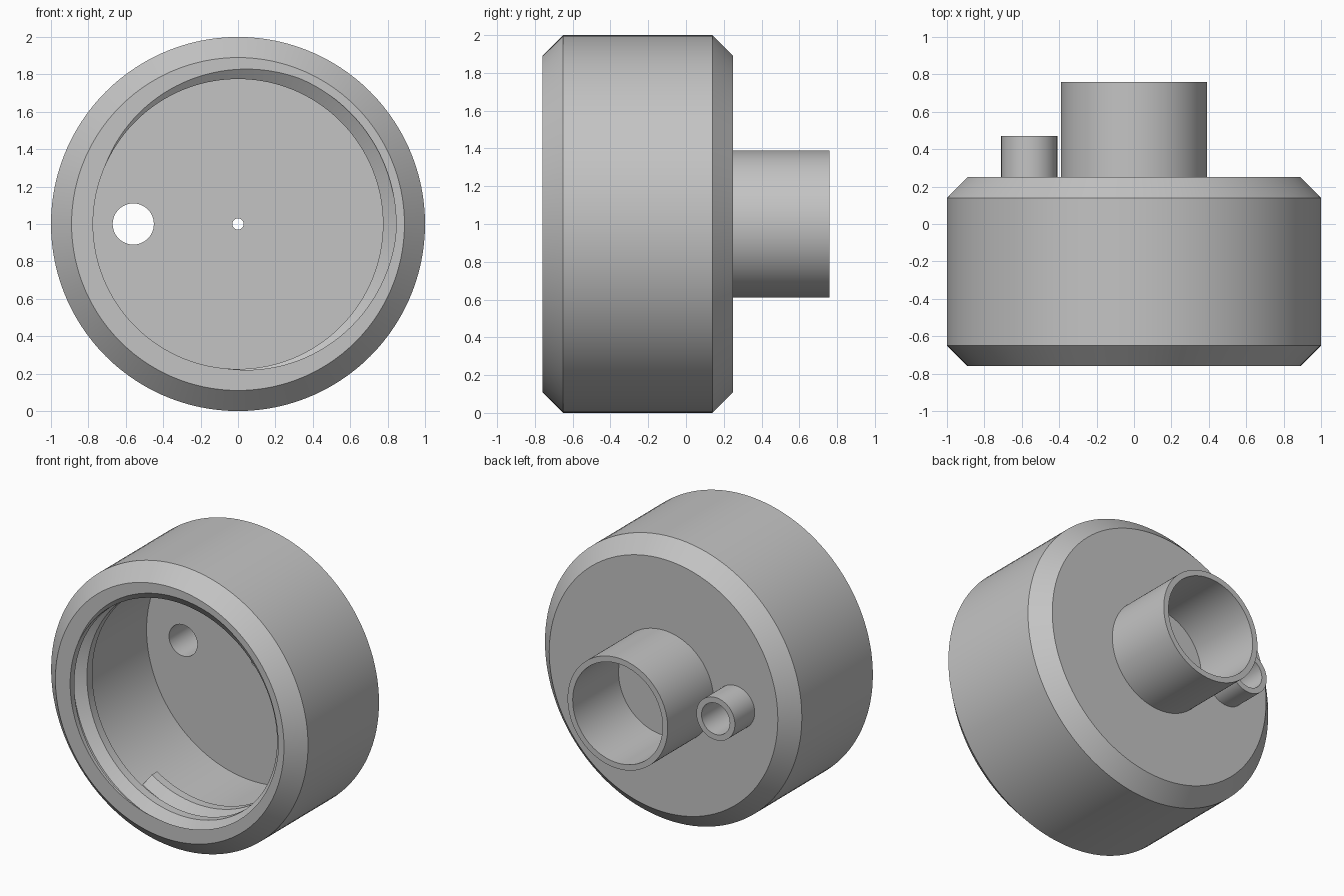
import bpy
import bmesh
from math import cos, sin, radians, tau
from mathutils import Vector

cube = bpy.data.objects.get("Cube")
if cube:
    bpy.data.objects.remove(cube, do_unlink=True)

grey = bpy.data.materials.new("plain grey")
grey.use_nodes = True
grey.diffuse_color = (0.55, 0.55, 0.55, 1)
grey.node_tree.nodes["Principled BSDF"].inputs["Base Color"].default_value = grey.diffuse_color

FRONT, FLOOR, BACK, END = -0.76, 0.19, 0.25, 0.76
BORE, CREST = 0.845, 0.775
SIDE_X = -0.56
SEGMENTS = 120


def around_axis(r, angle, y, x=0):
    return (x + r * cos(angle), y, 1 + r * sin(angle))


def make_object(name, bm):
    bmesh.ops.recalc_face_normals(bm, faces=bm.faces[:])
    mesh = bpy.data.meshes.new(name)
    bm.to_mesh(mesh)
    bm.free()
    mesh.materials.append(grey)
    obj = bpy.data.objects.new(name, mesh)
    bpy.context.collection.objects.link(obj)
    return obj


def activate(obj):
    bpy.ops.object.select_all(action='DESELECT')
    obj.select_set(True)
    bpy.context.view_layer.objects.active = obj


def smooth(obj):
    activate(obj)
    bpy.ops.object.shade_smooth_by_angle(angle=radians(25))


def bridge(bm, a, b):
    n = len(a)
    for i in range(n):
        j = (i + 1) % n
        bm.faces.new((a[i], a[j], b[j], b[i]))


def lathe(name, profile, x=0, segments=SEGMENTS):
    """Spin a closed (radius, y) profile around the y direction."""
    bm = bmesh.new()
    rings = [[bm.verts.new(around_axis(r, tau * i / segments, y, x)) for r, y in profile]
             for i in range(segments)]
    for i in range(segments):
        bridge(bm, rings[i], rings[(i + 1) % segments])
    return make_object(name, bm)


# Cap shell with the large rear tube and the pinhole in its floor
cap = lathe("cap_body", [
    (0.03, FLOOR), (BORE, FLOOR), (BORE, FRONT), (0.89, FRONT),
    (1, FRONT + 0.11), (1, BACK - 0.11), (0.89, BACK),
    (0.39, BACK), (0.39, END), (0.35, END), (0.35, BACK), (0.03, BACK)])

# Side port drilled through the floor
bm = bmesh.new()
ends = [[bm.verts.new(around_axis(0.11, tau * i / 64, y, SIDE_X)) for i in range(64)]
        for y in (0.1, 0.35)]
bridge(bm, *ends)
for ring in ends:
    bm.faces.new(ring)
drill = make_object("port_cutter", bm)
drill.hide_render = True
cut = cap.modifiers.new("port", 'BOOLEAN')
cut.operation = 'DIFFERENCE'
cut.solver = 'EXACT'
cut.object = drill
activate(cap)
bpy.ops.object.modifier_apply(modifier=cut.name)
bpy.data.objects.remove(drill, do_unlink=True)
smooth(cap)

# Small rear tube around the side port
smooth(lathe("side_tube", [(0.11, BACK), (0.15, BACK), (0.15, 0.47), (0.11, 0.47)],
             SIDE_X, 64))

# Internal screw thread: helical ridge running out through the front rim
bm = bmesh.new()
pitch, run_out = 0.2, 985
sections = []
for deg in range(240, 1090, 3):
    y = FRONT + pitch * (run_out - deg) / 360
    ridge = [(BORE, y + 0.05), (CREST, y), (CREST, y - 0.06), (BORE, y - 0.11)]
    sections.append([bm.verts.new(around_axis(r, radians(deg), v)) for r, v in ridge])
for a, b in zip(sections, sections[1:]):
    bridge(bm, a, b)
bm.faces.new(sections[0])
bm.faces.new(sections[-1])
result = bmesh.ops.bisect_plane(
    bm, geom=bm.verts[:] + bm.edges[:] + bm.faces[:], dist=1e-6,
    plane_co=Vector((0, FRONT, 0)), plane_no=Vector((0, -1, 0)), clear_outer=True)
rim = [e for e in result["geom_cut"] if isinstance(e, bmesh.types.BMEdge)]
caps = bmesh.ops.holes_fill(bm, edges=rim, sides=0)["faces"]
bmesh.ops.triangulate(bm, faces=caps)
smooth(make_object("screw_thread", bm))
